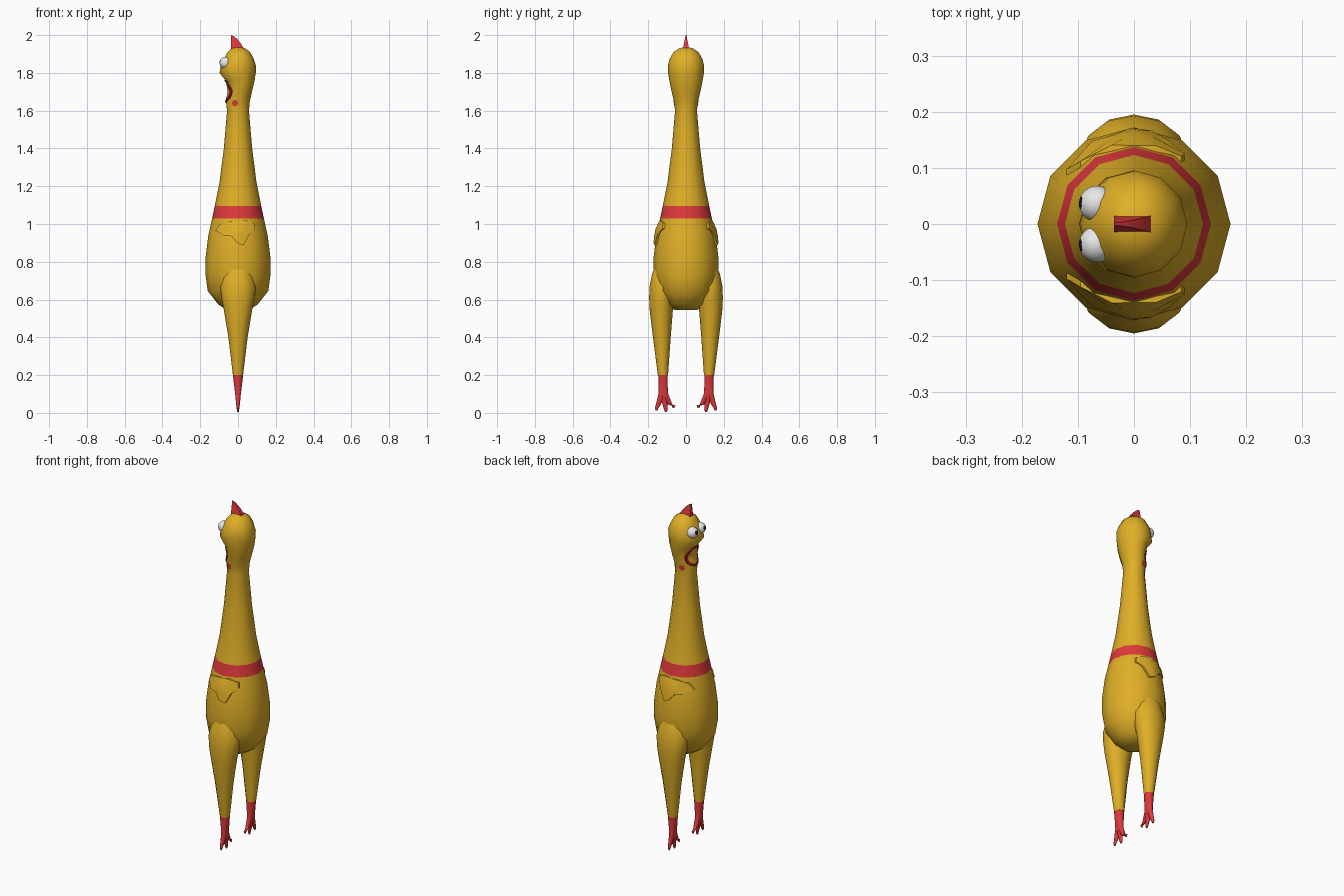
import bpy, bmesh, math
from mathutils import Vector
from mathutils.bvhtree import BVHTree

if "Cube" in bpy.data.objects:
    bpy.data.objects.remove(bpy.data.objects["Cube"])


def material(name, rgb):
    m = bpy.data.materials.new(name)
    m.diffuse_color = (*rgb, 1)
    m.use_nodes = True
    m.node_tree.nodes["Principled BSDF"].inputs["Base Color"].default_value = m.diffuse_color
    return m


YELLOW = material("body yellow", (0.745, 0.43, 0.02))
RED = material("red", (0.745, 0.04, 0.045))
DARK_RED = material("lip dark red", (0.35, 0.01, 0.02))
ORANGE = material("mouth orange", (0.87, 0.42, 0.02))
WHITE = material("eye white", (0.8, 0.8, 0.8))
BLACK = material("pupil black", (0.01, 0.01, 0.01))


def finish(name, bm, mats, mirror=False, angle=50):
    me = bpy.data.meshes.new(name)
    bm.to_mesh(me)
    bm.free()
    ob = bpy.data.objects.new(name, me)
    bpy.context.collection.objects.link(ob)
    for m in mats:
        me.materials.append(m)
    bpy.ops.object.select_all(action='DESELECT')
    ob.select_set(True)
    bpy.context.view_layer.objects.active = ob
    bpy.ops.object.shade_smooth_by_angle(angle=math.radians(angle))
    if mirror:
        mod = ob.modifiers.new("mirror", 'MIRROR')
        mod.use_axis = (False, True, False)
        mod.use_mirror_merge = False
    return ob


def loft(bm, rows, n=12):
    """Rows of (x, y, z, rx, ry): joined horizontal ellipses, capped."""
    rings = [[bm.verts.new((x + rx * math.cos(2 * math.pi * i / n),
                            y + ry * math.sin(2 * math.pi * i / n), z))
              for i in range(n)] for x, y, z, rx, ry in rows]
    for a, b in zip(rings, rings[1:]):
        for i in range(n):
            bm.faces.new((a[i], a[(i + 1) % n], b[(i + 1) % n], b[i]))
    bm.faces.new(rings[0])
    bm.faces.new(rings[-1])
    bmesh.ops.recalc_face_normals(bm, faces=bm.faces)


# Body, neck and head: (height, front x, back x, half width)
profile = [(0.545, -.06, .06, .06), (0.575, -.105, .105, .105),
           (0.645, -.16, .16, .15), (0.73, -.172, .172, .17),
           (0.82, -.172, .172, .172), (0.94, -.157, .157, .157),
           (1.03, -.137, .137, .137), (1.095, -.123, .123, .123),
           (1.22, -.098, .098, .098), (1.40, -.075, .075, .075),
           (1.60, -.058, .058, .058), (1.65, -.064, .063, .064),
           (1.70, -.052, .074, .076), (1.755, -.062, .087, .087),
           (1.80, -.098, .094, .095), (1.84, -.091, .095, .095),
           (1.875, -.074, .083, .086), (1.91, -.055, .064, .066),
           (1.93, -.035, .038, .036), (1.936, -.012, .012, .012)]
bm = bmesh.new()
loft(bm, [((f + b) / 2, 0, z, (b - f) / 2, w) for z, f, b, w in profile])
surface = BVHTree.FromBMesh(bm)
for f in bm.faces:  # red collar by height
    f.material_index = int(1.03 < f.calc_center_median().z < 1.09)
finish("body", bm, [YELLOW, RED])


def patch(name, centre, outline, layers, facing, mats, mirror=False):
    """Plate draped on the body. Layers are (scale, lift, material index)."""
    def drape(u, v, lift):
        if facing == 'FRONT':
            start, d = Vector((-1, u, v)), Vector((1, 0, 0))
        else:
            start, d = Vector((u, 1, v)), Vector((0, -1, 0))
        return surface.ray_cast(start, d)[0] - d * lift
    bm = bmesh.new()
    cu, cv = centre
    n = len(outline)
    rings = [[bm.verts.new(drape(cu + (u - cu) * s, cv + (v - cv) * s, lift))
              for u, v in outline] for s, lift, _ in layers]
    tip = bm.verts.new(drape(cu, cv, layers[-1][1]))
    for k in range(n):
        j = (k + 1) % n
        for a, b, lay in zip(rings, rings[1:], layers):
            bm.faces.new((a[k], a[j], b[j], b[k])).material_index = lay[2]
        bm.faces.new((rings[-1][k], rings[-1][j], tip)).material_index = layers[-1][2]
    bm.normal_update()
    out = Vector((-1, 0, 0)) if facing == 'FRONT' else Vector((0, 1, 0))
    if sum((f.normal * f.calc_area()).dot(out) for f in bm.faces) < 0:
        bmesh.ops.reverse_faces(bm, faces=bm.faces[:])
    finish(name, bm, mats, mirror, 35)


def oval(cu, cv, ru, rv, n):
    return [(cu + ru * math.cos(2 * math.pi * i / n),
             cv + rv * math.sin(2 * math.pi * i / n)) for i in range(n)]


# Open mouth with a dark red lip
patch("mouth", (0, 1.702), oval(0, 1.702, .057, .06, 20),
      [(1, -.004, 0), (.98, .006, 0), (.8, .006, 0), (.78, .002, 1), (.4, .002, 1)],
      'FRONT', [DARK_RED, ORANGE])

# Small red cheek spots
patch("cheek_spot", (-.016, 1.64), oval(-.016, 1.64, .016, .018, 8),
      [(1, .002, 0), (.5, .002, 0)], 'SIDE', [RED], True)

# Folded wings on both sides
wing = [(-.12, .965), (-.095, 1.0), (-.04, 1.015), (.04, 1.02), (.085, 1.005),
        (.09, .975), (.06, .945), (.03, .887), (-.005, .90), (-.035, .935), (-.075, .94)]
patch("wing", (0, .97), wing, [(1, -.015, 0), (1, .011, 0), (.5, .012, 0)],
      'SIDE', [YELLOW], True)

# Legs
bm = bmesh.new()
loft(bm, [(0, cy, z, rx, ry) for z, cy, rx, ry in
          [(.20, .122, .027, .027), (.40, .128, .051, .047), (.55, .131, .076, .062),
           (.61, .128, .088, .067), (.67, .122, .094, .071), (.73, .113, .082, .068),
           (.79, .105, .05, .055)]])
finish("leg", bm, [YELLOW], True, 60)

# Feet: three tapering toes growing from each ankle
bm = bmesh.new()
for mid_y, knuckle_y, tip_y, tip_z in ((.128, .146, .156, .012),
                                       (.119, .111, .106, .004),
                                       (.112, .086, .066, .026)):
    loft(bm, [(0, .122, .201, .027, .0265), (0, (mid_y + .122) / 2, .14, .02, .021),
              (0, mid_y, .10, .015, .019), (0, knuckle_y, .045, .010, .014),
              (0, tip_y, tip_z + .012, .006, .010), (0, tip_y, tip_z, .004, .005)], 10)
finish("foot", bm, [RED], True)

# Comb: profile wedge, thick at the base and thin on top
bm = bmesh.new()
comb = [(-.036, 1.915), (-.036, 1.965), (-.036, 2.0), (-.02, 1.993),
        (-.002, 1.977), (.016, 1.955), (.033, 1.925), (.033, 1.915)]
sides = [[bm.verts.new((x, s * (.002 + .014 * min(1, (2.0 - z) / .07)), z))
          for x, z in comb] for s in (-1, 1)]
for ring in sides:
    bm.faces.new(ring)
for i in range(len(comb)):
    j = (i + 1) % len(comb)
    bm.faces.new((sides[0][i], sides[0][j], sides[1][j], sides[1][i]))
bmesh.ops.recalc_face_normals(bm, faces=bm.faces)
finish("comb", bm, [RED], angle=30)

# Bulging eyes with pupils chosen by direction
bm = bmesh.new()
eye = Vector((-.066, .036, 1.853))
bmesh.ops.create_icosphere(bm, subdivisions=4, radius=.032)
look = Vector((-1, .1, .25)).normalized()
for f in bm.faces:
    f.material_index = int(f.calc_center_median().normalized().dot(look) > .94)
bmesh.ops.translate(bm, verts=bm.verts, vec=eye)
finish("eye", bm, [WHITE, BLACK], True)
